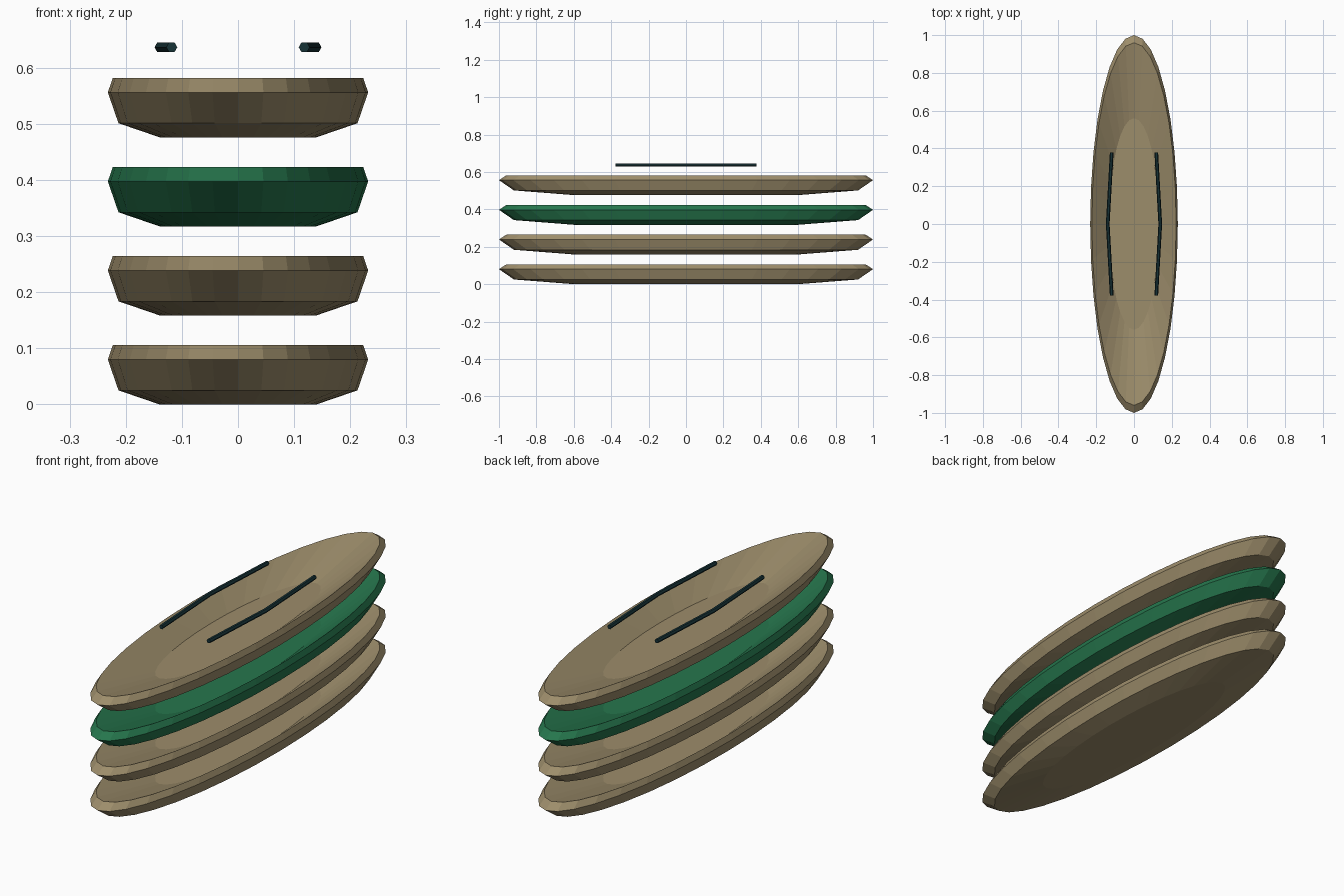
import bpy, bmesh, math

cube = bpy.data.objects.get("Cube")
if cube:
    bpy.data.objects.remove(cube, do_unlink=True)


def material(name, rgb):
    m = bpy.data.materials.new(name)
    m.use_nodes = True
    color = (*rgb, 1)
    m.diffuse_color = color
    m.node_tree.nodes["Principled BSDF"].inputs["Base Color"].default_value = color
    return m


tan = material("tan", (0.335, 0.266, 0.147))
green = material("green", (0.019, 0.18, 0.073))
dark_teal = material("dark teal", (0.008, 0.032, 0.037))


def loft(name, rings, mat):
    """Join rings of points with quads and cap both ends."""
    bm = bmesh.new()
    loops = [[bm.verts.new(p) for p in ring] for ring in rings]
    for a, b in zip(loops, loops[1:]):
        n = len(a)
        for i in range(n):
            j = (i + 1) % n
            bm.faces.new((a[i], a[j], b[j], b[i]))
    bm.faces.new(loops[0][::-1])
    bm.faces.new(loops[-1])
    bmesh.ops.recalc_face_normals(bm, faces=bm.faces)
    mesh = bpy.data.meshes.new(name)
    bm.to_mesh(mesh)
    bm.free()
    mesh.materials.append(mat)
    obj = bpy.data.objects.new(name, mesh)
    bpy.context.collection.objects.link(obj)
    return obj


def ellipse(rx, ry, z, n=32):
    angles = [math.tau * i / n for i in range(n)]
    return [(rx * math.cos(a), ry * math.sin(a), z) for a in angles]


# Dished oval shell, from the underside over the rim to the inner floor
PROFILE = [(0.14, 0.6, 0), (0.213, 0.92, 0.025), (0.232, 1, 0.08),
           (0.223, 0.96, 0.106), (0.132, 0.56, 0.031)]

# Stack of four hulls
hulls = [("bottom_hull", tan), ("lower_hull", tan),
         ("green_hull", green), ("top_hull", tan)]
for level, (name, mat) in enumerate(hulls):
    hull = loft(name, [ellipse(*p) for p in PROFILE], mat)
    hull.location.z = level * 0.1587


# Slim hexagonal rods floating over the top hull, bowed outward
def hexagon(x, y, z, r=0.0098):
    angles = [math.tau * i / 6 for i in range(6)]
    return [(x + r * math.cos(a), y, z + r * math.sin(a)) for a in angles]


for name, side in (("left_rod", 1), ("right_rod", -1)):
    path = [(0.118, -0.378), (0.139, 0), (0.118, 0.378)]
    loft(name, [hexagon(side * x, y, 0.6365) for x, y in path], dark_teal)
